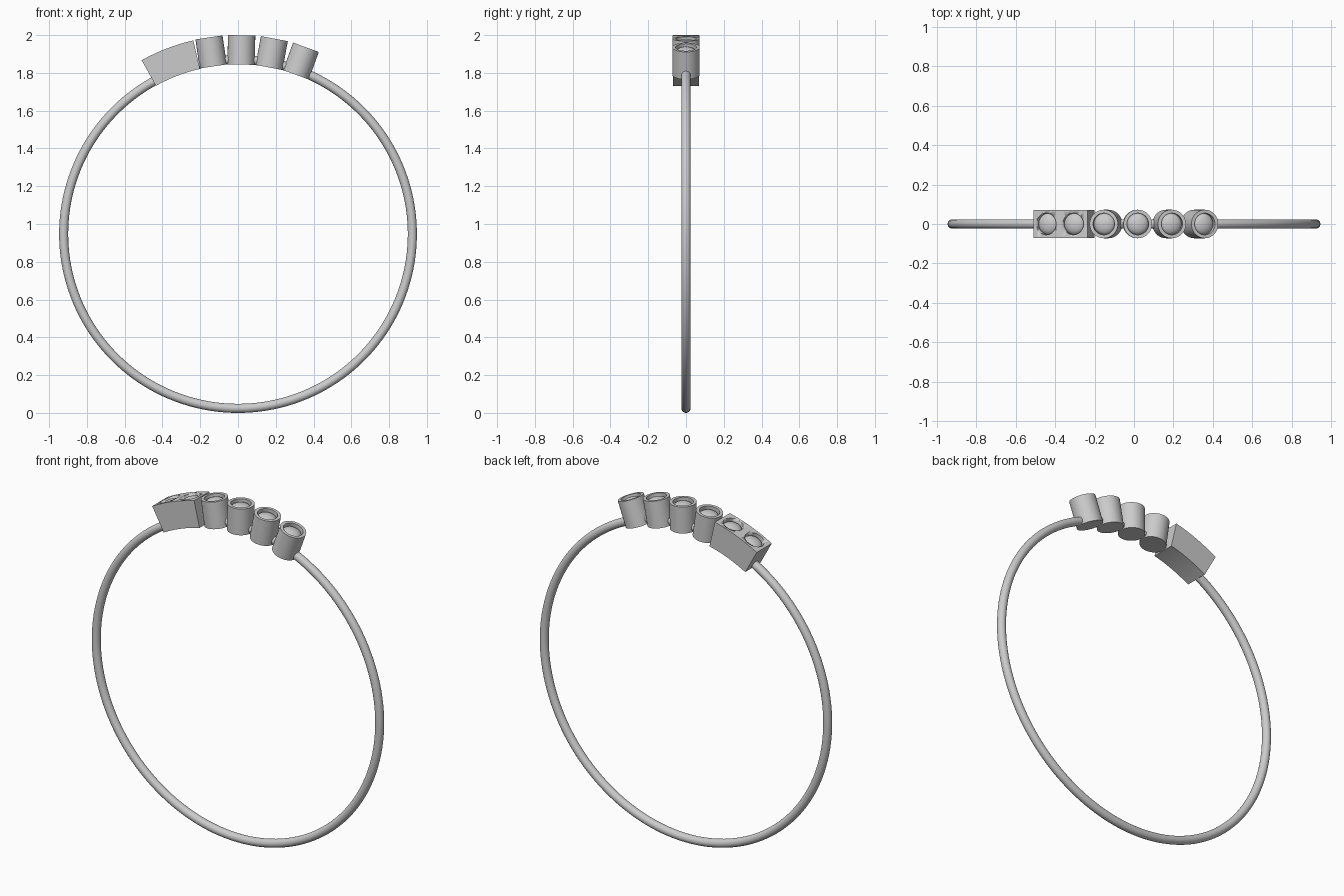
import bpy, math
from mathutils import Matrix, Vector

if "Cube" in bpy.data.objects:
    bpy.data.objects.remove(bpy.data.objects["Cube"])

CZ = 0.947                      # ring centre height
R_IN, R_OUT = 0.897, 1.052      # radial extent of the settings
HOLE, DEPTH = 0.055, 0.03       # stone seat radius and depth


def mesh_object(name, verts, faces, angle=35):
    me = bpy.data.meshes.new(name)
    me.from_pydata(verts, [], faces)
    ob = bpy.data.objects.new(name, me)
    bpy.context.collection.objects.link(ob)
    bpy.ops.object.select_all(action='DESELECT')
    ob.select_set(True)
    bpy.context.view_layer.objects.active = ob
    bpy.ops.object.mode_set(mode='EDIT')
    bpy.ops.mesh.select_all(action='SELECT')
    bpy.ops.mesh.normals_make_consistent(inside=False)
    bpy.ops.object.mode_set(mode='OBJECT')
    bpy.ops.object.shade_smooth_by_angle(angle=math.radians(angle))
    return ob


def lathe(name, profile, deg, n=48):
    """Spin (radius, height) pairs about the spoke at the given ring angle."""
    m = Matrix.Translation((0, 0, CZ)) @ Matrix.Rotation(math.radians(deg), 4, 'Y')
    verts = [m @ Vector((r * math.cos(t), r * math.sin(t), h))
             for r, h in profile for t in [2 * math.pi * i / n for i in range(n)]]
    faces = [(j * n + i, j * n + (i + 1) % n, (j + 1) * n + (i + 1) % n, (j + 1) * n + i)
             for j in range(len(profile) - 1) for i in range(n)]
    faces += [tuple(range(n)), tuple(range((len(profile) - 1) * n, len(profile) * n))]
    return mesh_object(name, verts, faces)


def stone(name, deg):
    base, rise = R_OUT - DEPTH - 0.002, 0.030
    dome = [(HOLE, base - 0.01)]
    dome += [(HOLE * math.cos(a), base + rise * math.sin(a))
             for a in [math.radians(k * 88 / 8) for k in range(9)]]
    lathe(name, dome, deg)


# Round wire band
bpy.ops.mesh.primitive_torus_add(major_radius=0.923, minor_radius=0.024, major_segments=160,
                                 minor_segments=20, location=(0, 0, CZ),
                                 rotation=(math.pi / 2, 0, 0))
bpy.context.object.name = "band"
bpy.ops.object.shade_smooth()

# Four round cups with domed stones
for k, deg in enumerate((-8.4, 1.05, 10.55, 20.0), 1):
    lathe(f"cup_{k}", [(0.0725, R_IN), (0.0725, R_OUT), (HOLE, R_OUT), (HOLE, R_OUT - DEPTH)], deg)
    stone(f"cup_stone_{k}", deg)

# Curved double block
steps, a0, a1 = 16, -29.0, -13.0
verts, faces = [], []
for i in range(steps + 1):
    a = math.radians(a0 + (a1 - a0) * i / steps)
    verts += [(r * math.sin(a), y, CZ + r * math.cos(a))
              for r, y in ((R_IN, -0.07), (R_OUT, -0.07), (R_OUT, 0.07), (R_IN, 0.07))]
    if i:
        p, q = 4 * (i - 1), 4 * i
        faces += [(p + s, p + (s + 1) % 4, q + (s + 1) % 4, q + s) for s in range(4)]
faces += [(0, 1, 2, 3), (4 * steps, 4 * steps + 1, 4 * steps + 2, 4 * steps + 3)]
block = mesh_object("double_block", verts, faces)

# Seats cut into the block, each with a domed stone
for k, deg in enumerate((-25.1, -17.1), 1):
    cutter = lathe(f"seat_cutter_{k}", [(HOLE, R_OUT - DEPTH), (HOLE, R_OUT + 0.05)], deg)
    bpy.context.view_layer.objects.active = block
    mod = block.modifiers.new("seat", 'BOOLEAN')
    mod.operation, mod.solver, mod.object = 'DIFFERENCE', 'EXACT', cutter
    bpy.ops.object.modifier_apply(modifier=mod.name)
    bpy.data.objects.remove(cutter)
    stone(f"block_stone_{k}", deg)
